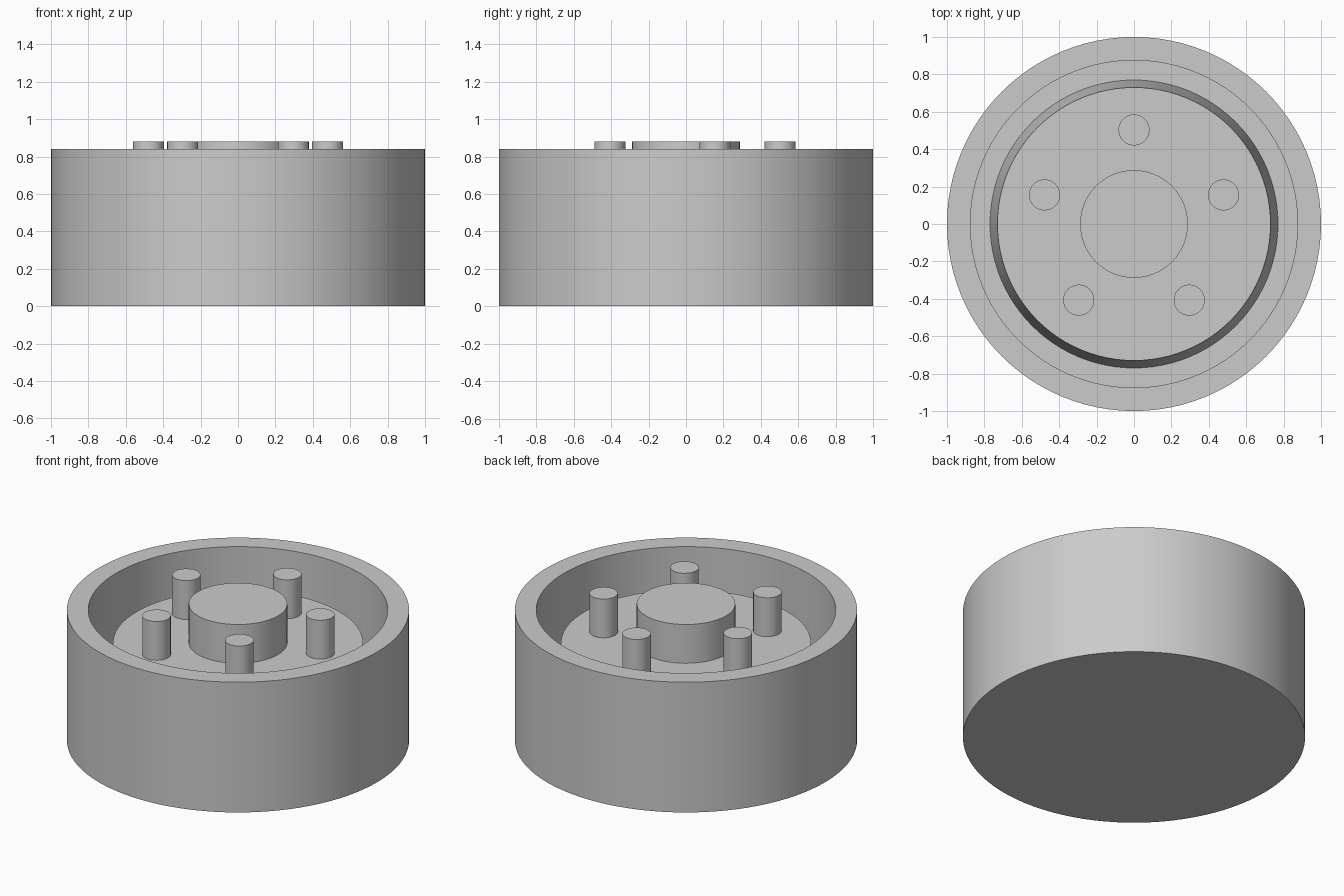
import bpy
import bmesh
from math import cos, sin, pi, tau, radians

cube = bpy.data.objects.get("Cube")
if cube:
    bpy.data.objects.remove(cube)

# One plain grey for the whole casting
grey = bpy.data.materials.new("light_grey")
grey.use_nodes = True
grey.diffuse_color = (0.6, 0.6, 0.6, 1)
grey.node_tree.nodes["Principled BSDF"].inputs["Base Color"].default_value = (0.6, 0.6, 0.6, 1)

PLATE_TOP = 0.63
BOSS_TOP = 0.88
RIM_TOP = 0.84
GROOVE_FLOOR = 0.14


def lathe(name, profile, segments, location=(0, 0, 0)):
    """Revolve (radius, height) points about z; both ends are capped."""
    bm = bmesh.new()
    rings = [[bm.verts.new((r * cos(tau * i / segments), r * sin(tau * i / segments), z))
              for i in range(segments)] for r, z in profile]
    for low, high in zip(rings, rings[1:]):
        for i in range(segments):
            j = (i + 1) % segments
            bm.faces.new((low[i], low[j], high[j], high[i]))
    bm.faces.new(rings[0][::-1])
    bm.faces.new(rings[-1])
    bmesh.ops.recalc_face_normals(bm, faces=bm.faces)
    mesh = bpy.data.meshes.new(name)
    bm.to_mesh(mesh)
    bm.free()
    mesh.materials.append(grey)
    obj = bpy.data.objects.new(name, mesh)
    obj.location = location
    bpy.context.collection.objects.link(obj)
    bpy.ops.object.select_all(action="DESELECT")
    obj.select_set(True)
    bpy.context.view_layer.objects.active = obj
    bpy.ops.object.shade_smooth_by_angle(angle=radians(30))
    return obj


# Body: outer drum, rim, deep ring groove and drafted centre plate
lathe("wheel_body", [(1, 0), (1, RIM_TOP), (0.875, RIM_TOP), (0.875, GROOVE_FLOOR),
                     (0.77, GROOVE_FLOOR), (0.73, PLATE_TOP)], 96)

# Centre hub
lathe("centre_hub", [(0.288, PLATE_TOP), (0.288, BOSS_TOP)], 64)

# Five pins around the hub
for k in range(5):
    a = pi / 2 + k * tau / 5
    lathe(f"pin_{k + 1}", [(0.083, PLATE_TOP), (0.083, BOSS_TOP)], 32,
          (0.503 * cos(a), 0.503 * sin(a), 0))
